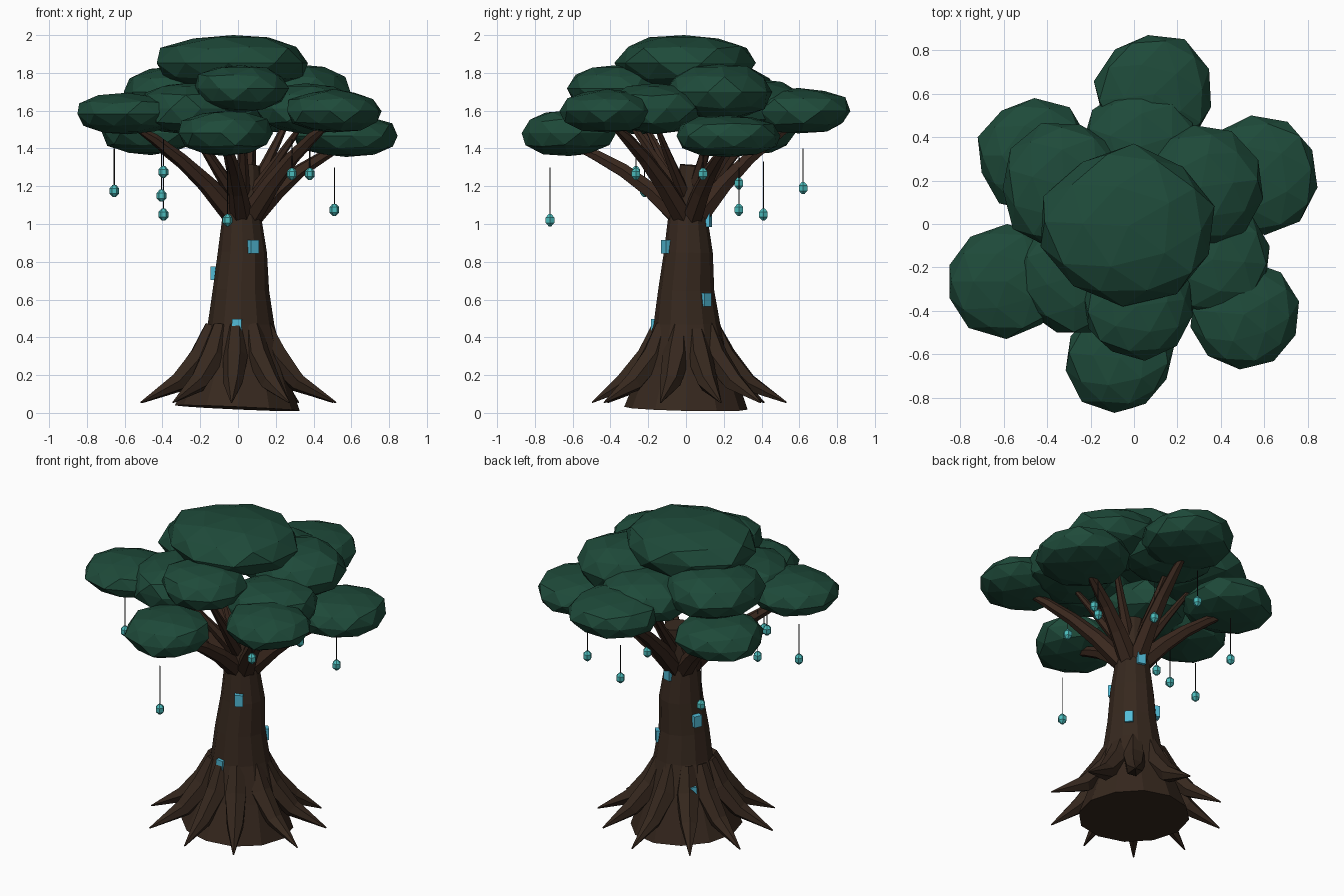
import bpy, bmesh, math, random
from mathutils import Vector, Matrix

random.seed(4)
if "Cube" in bpy.data.objects:
    bpy.data.objects.remove(bpy.data.objects["Cube"], do_unlink=True)


def material(name, r, g, b):
    m = bpy.data.materials.new(name)
    m.use_nodes = True
    m.diffuse_color = (r, g, b, 1)
    node = m.node_tree.nodes["Principled BSDF"]
    node.inputs["Base Color"].default_value = (r, g, b, 1)
    node.inputs["Roughness"].default_value = 0.9
    return m


LEAF = material("dark green leaves", 0.013, 0.069, 0.042)
BARK = material("brown bark", 0.037, 0.021, 0.013)
BRANCH = material("reddish brown bark", 0.042, 0.021, 0.013)
CORD = material("black cord", 0.012, 0.012, 0.012)
GEM = material("teal glass", 0.07, 0.5, 0.5)
PANE = material("light blue crystal", 0.085, 0.5, 0.68)


def finish(bm, name, mat):
    bmesh.ops.recalc_face_normals(bm, faces=bm.faces)
    mesh = bpy.data.meshes.new(name)
    bm.to_mesh(mesh)
    bm.free()
    mesh.materials.append(mat)
    obj = bpy.data.objects.new(name, mesh)
    bpy.context.collection.objects.link(obj)
    return obj


def tube(name, points, radii, sides, mat, rough=0.0):
    """Tapered faceted tube along a path."""
    bm = bmesh.new()
    pts = [Vector(p) for p in points]
    rings = []
    for i, (p, r) in enumerate(zip(pts, radii)):
        tangent = pts[min(i + 1, len(pts) - 1)] - pts[max(i - 1, 0)]
        turn = Vector((0, 0, 1)).rotation_difference(tangent)
        ring = []
        for k in range(sides):
            a = math.tau * k / sides
            s = r * (1 + random.uniform(-rough, rough))
            ring.append(bm.verts.new(p + turn @ Vector((s * math.cos(a), s * math.sin(a), 0))))
        rings.append(ring)
    for low, high in zip(rings, rings[1:]):
        for k in range(sides):
            n = (k + 1) % sides
            bm.faces.new((low[k], low[n], high[n], high[k]))
    bm.faces.new(rings[0][::-1])
    bm.faces.new(rings[-1])
    return finish(bm, name, mat)


def leaf_clump(name, center, half):
    """Flattened faceted blob fitted to its half sizes."""
    bm = bmesh.new()
    bmesh.ops.create_icosphere(bm, subdivisions=2, radius=1)
    spin = Matrix.Rotation(random.uniform(0, math.tau), 3, "Z")
    for v in bm.verts:
        v.co = spin @ v.co * random.uniform(0.94, 1.05)
        v.co.z = math.copysign(abs(v.co.z) ** 0.85, v.co.z)
    for axis in range(3):
        low = min(v.co[axis] for v in bm.verts)
        high = max(v.co[axis] for v in bm.verts)
        for v in bm.verts:
            unit = 2 * (v.co[axis] - low) / (high - low) - 1
            v.co[axis] = center[axis] + half[axis] * unit
    finish(bm, name, LEAF)


# Trunk, flared at the ground
tube("trunk",
     [(0, 0, .025), (.01, .005, .25), (.015, .005, .47), (.015, 0, .65),
      (.025, .012, .85), (.02, .01, 1.05), (.04, .03, 1.2), (.045, .04, 1.31)],
     [.33, .24, .175, .148, .13, .102, .085, .07], 12, BARK, 0.015)

# Roots: spikes sweeping out from the trunk
ROOTS = 10
for i in range(ROOTS):
    a = math.tau * (i + random.uniform(-.12, .12)) / ROOTS - math.pi / 2
    reach = random.uniform(.49, .54)
    path = [(.14, .46), (.2, .3), (.33, .16), (reach, .055)]
    tube(f"root_{i + 1}", [(r * math.cos(a), r * math.sin(a), z) for r, z in path],
         [.045, .07, .052, .004], 6, BARK, 0.08)

# Leaf clumps: x, y, z, horizontal radius, half height
CLUMPS = {
    "outer_back": (.085, .6, 1.6, .27, .12),
    "outer_back_right": (-.46, .32, 1.48, .26, .115),
    "outer_front_right": (-.585, -.265, 1.585, .265, .11),
    "outer_left": (.57, .225, 1.465, .275, .11),
    "outer_front_left": (.51, -.42, 1.6, .25, .115),
    "outer_front": (-.065, -.62, 1.48, .25, .12),
    "inner_front": (.02, -.38, 1.715, .25, .125),
    "inner_left": (.31, .17, 1.7, .285, .145),
    "inner_front_left": (.36, -.17, 1.61, .265, .135),
    "inner_right": (-.32, .18, 1.695, .285, .14),
    "inner_back": (.03, .36, 1.63, .27, .14),
    "inner_front_right": (-.28, -.23, 1.61, .27, .135),
}
for name, (x, y, z, r, h) in CLUMPS.items():
    leaf_clump("leaves_" + name, (x, y, z), (r, r, h))
    # Branch rising from the trunk into this clump
    outer = name.startswith("outer")
    foot = 1.02 if outer else 1.12
    d = Vector((x, y, 0)).normalized()
    start = Vector((.025, .015, foot)) + d * .03
    end = Vector((x * .95, y * .95, z - h * .6))
    path = []
    for t in (0, .3, .55, .8, 1):
        p = start.lerp(end, t)
        p.z += .2 * t * (1 - t) if outer else 0
        path.append(p)
    radii = [.062, .048, .038, .03, .012] if outer else [.042, .032, .024, .018, .01]
    tube("branch_" + name, path, radii, 6, BRANCH, 0.06)
leaf_clump("leaves_crown", (-.03, -.005, 1.85), (.4, .375, .15))

# Hanging lanterns: x, y, gem height, cord top
LANTERNS = [
    (-.655, -.22, 1.175, 1.4), (-.395, -.265, 1.275, 1.45), (-.405, -.155, 1.15, 1.45),
    (-.395, .41, 1.05, 1.33), (-.055, -.72, 1.02, 1.3), (.38, .09, 1.265, 1.45),
    (.285, -.265, 1.265, 1.45), (.51, .28, 1.075, 1.3), (.035, .62, 1.19, 1.4),
    (.08, .28, 1.215, 1.45),
]
for i, (x, y, z, top) in enumerate(LANTERNS, 1):
    tube(f"lantern_cord_{i}", [(x, y, z + .02), (x, y, top)], [.003, .003], 4, CORD)
    tube(f"lantern_gem_{i}", [(x, y, z + o) for o in (-.032, -.014, .014, .032)],
         [.008, .026, .026, .009], 6, GEM)

# Crystal panes set into the trunk: x, y, z
PANES = [(.08, -.105, .88), (-.005, -.165, .46), (-.12, .06, .74),
         (.045, .115, 1.02), (.125, .105, .6), (-.155, .16, .325)]
for i, (x, y, z) in enumerate(PANES, 1):
    bm = bmesh.new()
    turn = Matrix.Rotation(math.atan2(y, x - .015), 4, "Z")
    size = Matrix.Diagonal((.034, .05, .072, 1))
    bmesh.ops.create_cube(bm, size=1, matrix=Matrix.Translation((x, y, z)) @ turn @ size)
    finish(bm, f"trunk_pane_{i}", PANE)
